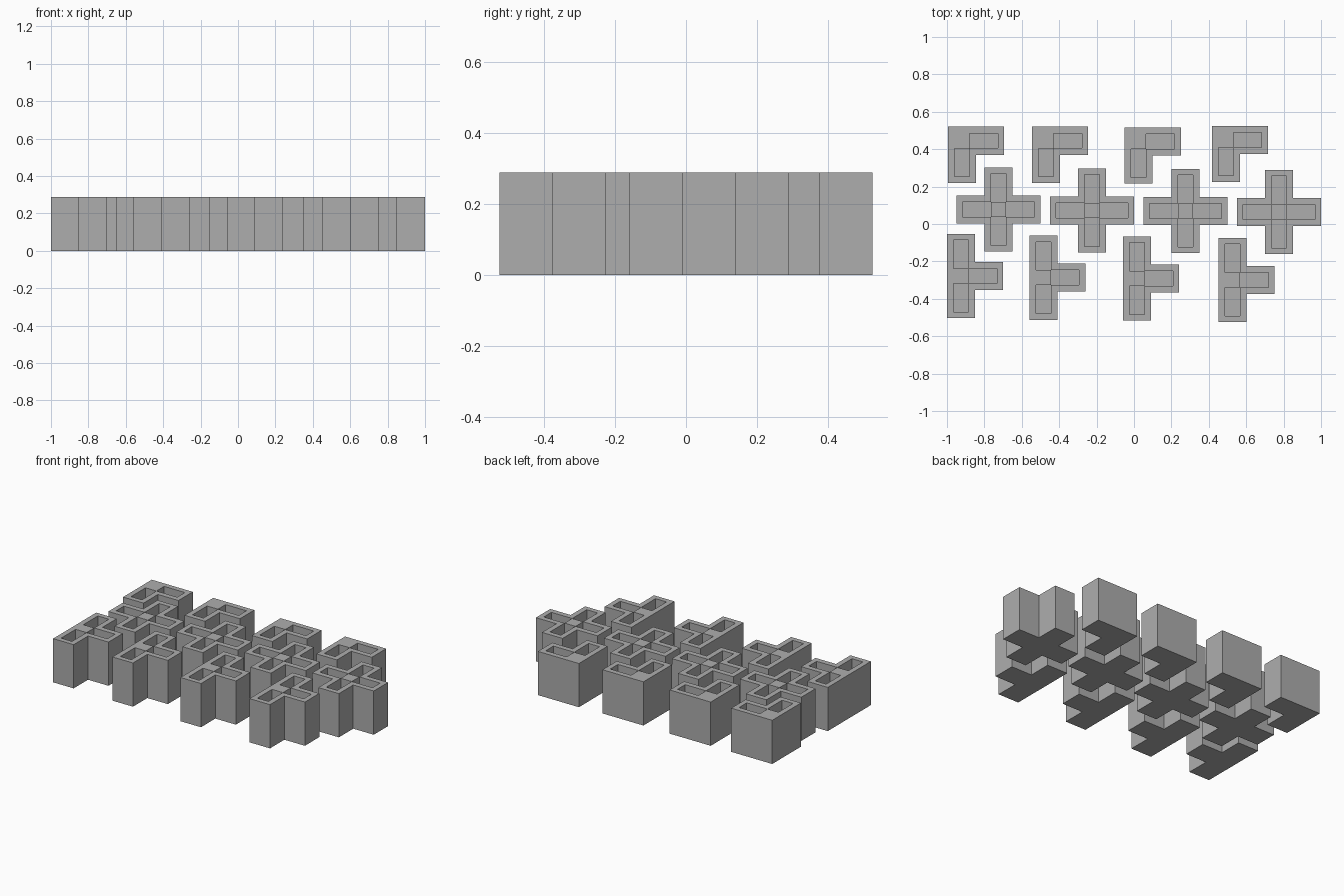
import bpy, bmesh

if "Cube" in bpy.data.objects:
    bpy.data.objects.remove(bpy.data.objects["Cube"])

CELL = 0.15      # width of one arm
HEIGHT = 0.289
FLOOR = 0.033    # thickness under each pocket
WALL = 0.033     # wall at the tip of each arm
HALF = 0.04      # half width of pockets and of the solid core

grey = bpy.data.materials.new("plain grey")
grey.diffuse_color = (0.42, 0.42, 0.42, 1)
grey.use_nodes = True
grey.node_tree.nodes["Principled BSDF"].inputs["Base Color"].default_value = grey.diffuse_color

TIP = 1.5 * CELL
LINES = [-TIP, -TIP + WALL, -CELL / 2, -HALF, HALF, CELL / 2, TIP - WALL, TIP]
N = len(LINES) - 1


def level(i, j, arms):
    """Top height of a plan cell: 0 outside, FLOOR in a pocket, HEIGHT on solid."""
    if not (0 <= i < N and 0 <= j < N):
        return 0
    x = (LINES[i] + LINES[i + 1]) / 2
    y = (LINES[j] + LINES[j + 1]) / 2
    if abs(x) < CELL / 2 and abs(y) < CELL / 2 and abs(x) < HALF and abs(y) < HALF:
        return HEIGHT
    for dx, dy in arms:
        along, across = x * dx + y * dy, abs(x * dy) + abs(y * dx)
        if HALF < along < TIP - WALL and across < HALF:
            return FLOOR
        if 0 < along and across < CELL / 2:
            return HEIGHT
    return HEIGHT if max(abs(x), abs(y)) < CELL / 2 else 0


def tray(name, arms, cx, cy):
    """Block with an arm in each given direction and a pocket in every arm."""
    bm = bmesh.new()

    def face(*pts):
        bm.faces.new([bm.verts.new(p) for p in pts])

    for i in range(N):
        for j in range(N):
            z = level(i, j, arms)
            if z == 0:
                continue
            x0, x1, y0, y1 = LINES[i], LINES[i + 1], LINES[j], LINES[j + 1]
            # top and underside
            face((x0, y0, z), (x1, y0, z), (x1, y1, z), (x0, y1, z))
            face((x0, y1, 0), (x1, y1, 0), (x1, y0, 0), (x0, y0, 0))
            # walls down to lower neighbours
            sides = [(-1, 0, (x0, y1), (x0, y0)), (1, 0, (x1, y0), (x1, y1)),
                     (0, -1, (x0, y0), (x1, y0)), (0, 1, (x1, y1), (x0, y1))]
            for di, dj, a, b in sides:
                low = level(i + di, j + dj, arms)
                if low < z:
                    face((*a, low), (*b, low), (*b, z), (*a, z))
    bmesh.ops.remove_doubles(bm, verts=bm.verts, dist=1e-5)
    # merge the flat walls and underside into whole faces
    bm.normal_update()
    flat = [e for e in bm.edges if len(e.link_faces) == 2
            and all(f.normal.z < 0.5 for f in e.link_faces)]
    bmesh.ops.dissolve_limit(bm, angle_limit=0.01, verts=bm.verts, edges=flat)
    mesh = bpy.data.meshes.new(name)
    bm.to_mesh(mesh)
    bm.free()
    mesh.materials.append(grey)
    obj = bpy.data.objects.new(name, mesh)
    obj.location = (cx, cy, 0)
    bpy.context.collection.objects.link(obj)


E, W, NO, S = (1, 0), (-1, 0), (0, 1), (0, -1)

# back row: corner trays, placed by their outer corner
for k, (x, y) in enumerate([(-0.995, 0.52), (-0.545, 0.52), (-0.05, 0.516), (0.416, 0.525)]):
    tray(f"corner_tray_{k + 1}", [E, S], x + CELL / 2, y - CELL / 2)

# middle row: cross trays
for k, y in enumerate([0.077, 0.073, 0.069, 0.065]):
    tray(f"cross_tray_{k + 1}", [E, W, NO, S], -0.725 + 0.5 * k, y)

# front row: tee trays, placed by their left side
for k, (x, y) in enumerate([(-1, -0.278), (-0.56, -0.287), (-0.059, -0.292), (0.452, -0.3)]):
    tray(f"tee_tray_{k + 1}", [E, NO, S], x + CELL / 2, y)
